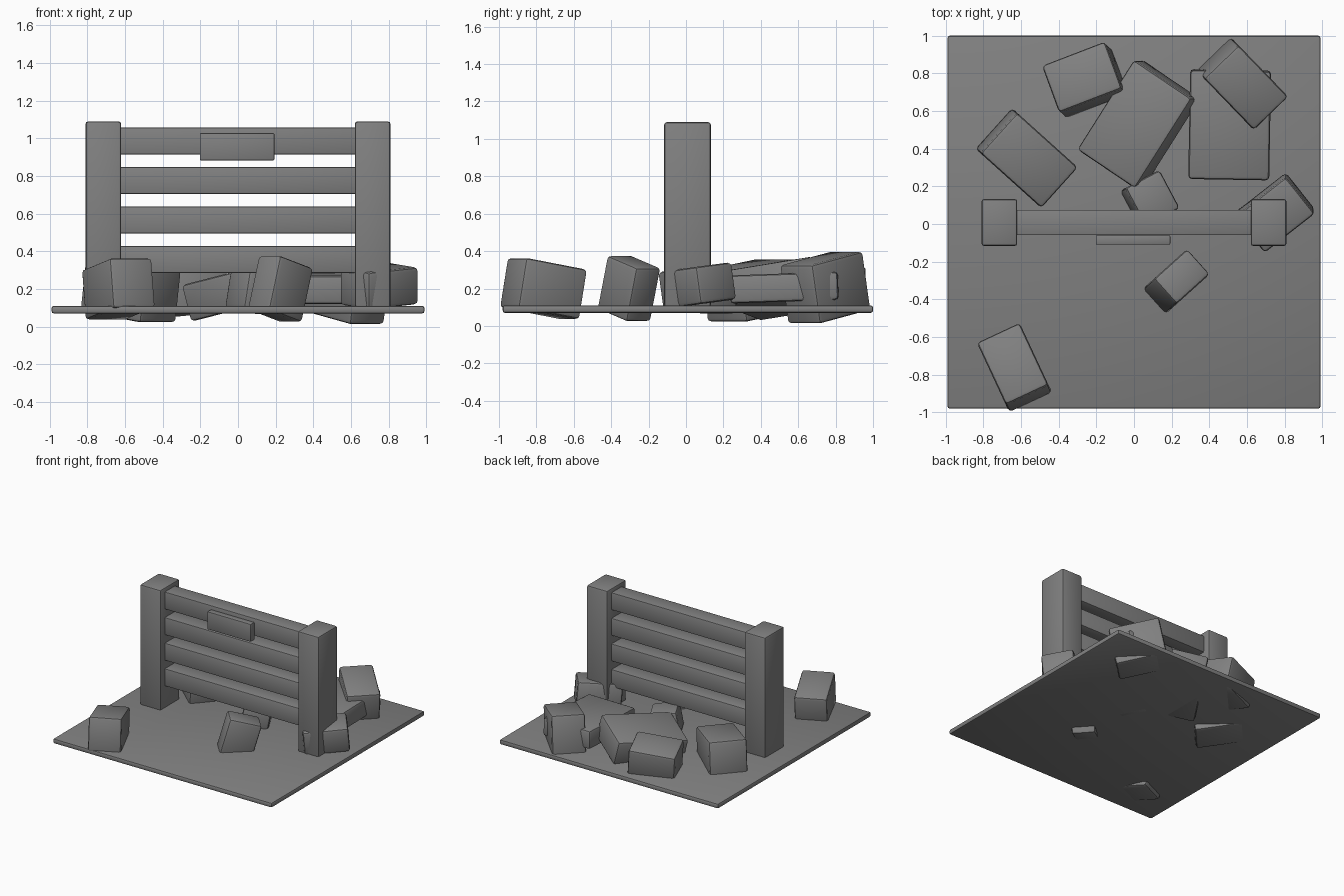
import bpy
from math import radians

if "Cube" in bpy.data.objects:
    bpy.data.objects.remove(bpy.data.objects["Cube"])

grey = bpy.data.materials.new("stone grey")
grey.diffuse_color = (0.22, 0.22, 0.22, 1)
grey.use_nodes = True
grey.node_tree.nodes["Principled BSDF"].inputs["Base Color"].default_value = grey.diffuse_color


def block(name, loc, size, rot=(0, 0, 0), bevel=0.015):
    """Box with rounded edges; rot is tilt x, tilt y, yaw in degrees, tilts applied first."""
    bpy.ops.mesh.primitive_cube_add(size=1)
    ob = bpy.context.object
    ob.name = name
    ob.scale = size
    bpy.ops.object.transform_apply(location=False, rotation=False, scale=True)
    ob.location = loc
    ob.rotation_euler = [radians(a) for a in rot]
    mod = ob.modifiers.new("rounded edges", 'BEVEL')
    mod.width = bevel
    mod.segments = 2
    bpy.ops.object.modifier_apply(modifier=mod.name)
    bpy.ops.object.shade_smooth_by_angle(angle=radians(30))
    ob.data.materials.append(grey)
    return ob


# ground slab
block("ground_slab", (0, 0.01, 0.09), (1.98, 1.98, 0.04), bevel=0.012)

# two end posts
for side, label in ((-1, "left"), (1, "right")):
    block(label + "_post", (side * 0.715, 0.008, 0.595), (0.19, 0.25, 0.99))

# four horizontal rails
for i in range(4):
    block(f"rail_{i + 1}", (0, 0.008, 0.357 + i * 0.2095), (1.26, 0.135, 0.143), bevel=0.008)

# sign board on the top rail
block("sign_board", (-0.005, -0.085, 0.955), (0.395, 0.05, 0.145), bevel=0.006)

# tumbled boulders: centre, size, tilts and yaw
boulders = {
    "front_left_boulder": ((-0.635, -0.762, 0.2), (0.25, 0.37, 0.27), (-10, 0, 25)),
    "front_middle_boulder": ((0.225, -0.305, 0.2), (0.25, 0.18, 0.3), (0, 16, 42)),
    "post_boulder": ((0.75, 0.06, 0.215), (0.34, 0.25, 0.2), (6, -5, 38)),
    "back_left_boulder": ((-0.57, 0.35, 0.19), (0.44, 0.29, 0.28), (0, 8, -42)),
    "back_boulder": ((-0.26, 0.765, 0.2), (0.36, 0.27, 0.25), (-10, -5, 21)),
    "large_slab": ((0.025, 0.53, 0.2), (0.38, 0.57, 0.2), (8, -12, -34)),
    "small_boulder": ((0.085, 0.13, 0.18), (0.21, 0.23, 0.2), (0, 10, 28)),
    "flat_slab": ((0.508, 0.527, 0.205), (0.43, 0.58, 0.15), (2, 0, -1)),
    "top_boulder": ((0.575, 0.745, 0.205), (0.39, 0.255, 0.32), (0, 11, -46)),
}
for name, (loc, size, rot) in boulders.items():
    block(name, loc, size, rot, bevel=0.02)
